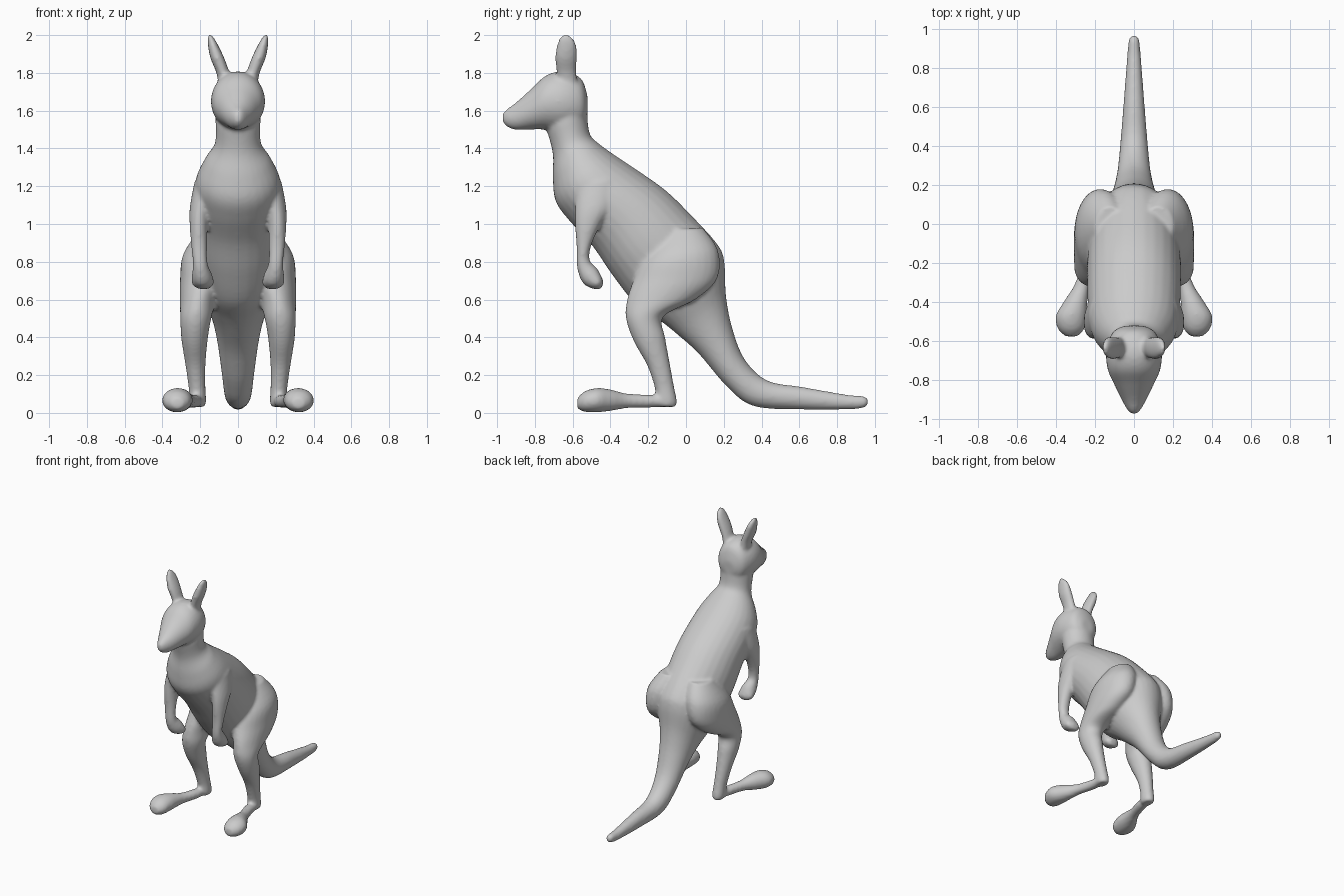
import bpy, bmesh, math
from mathutils import Vector

SIDES, STEPS = 28, 5


def spline(rings):
    """Catmull-Rom interpolation through the key sections."""
    v = [Vector(r) for r in rings]
    out = []
    for i in range(len(v) - 1):
        a, b, c, d = v[max(i - 1, 0)], v[i], v[i + 1], v[min(i + 2, len(v) - 1)]
        for k in range(STEPS):
            t = k / STEPS
            out.append(0.5 * (2 * b + (c - a) * t + (2 * a - 5 * b + 4 * c - d) * t * t
                              + (3 * b - a - 3 * c + d) * t ** 3))
    return out + [v[-1]]


def loft(bm, rings, side=1):
    """Section = (back y, back z, front y, front z, centre x, half width)."""
    loops = []
    for ya, za, yb, zb, cx, w in spline(rings):
        loop = []
        for i in range(SIDES):
            t = 2 * math.pi * i / SIDES
            c = 0.5 + 0.5 * math.cos(t)
            loop.append(bm.verts.new((side * (cx + w * math.sin(t)),
                                      yb + (ya - yb) * c, zb + (za - zb) * c)))
        loops.append(loop)
    faces = [bm.faces.new(loops[0]), bm.faces.new(loops[-1])]
    for p, q in zip(loops, loops[1:]):
        for i in range(SIDES):
            j = (i + 1) % SIDES
            faces.append(bm.faces.new((p[i], p[j], q[j], q[i])))
    bmesh.ops.recalc_face_normals(bm, faces=faces)


# Tail, torso and neck in one sweep
trunk = [
    (0.968, 0.065, 0.966, 0.045, 0, 0.010),
    (0.945, 0.088, 0.940, 0.026, 0, 0.027),
    (0.85, 0.097, 0.85, 0.018, 0, 0.036),
    (0.62, 0.137, 0.61, 0.018, 0, 0.054),
    (0.43, 0.172, 0.36, 0.035, 0, 0.072),
    (0.31, 0.285, 0.22, 0.135, 0, 0.086),
    (0.245, 0.45, 0.07, 0.31, 0, 0.110),
    (0.212, 0.62, -0.04, 0.41, 0, 0.140),
    (0.203, 0.80, -0.14, 0.49, 0, 0.190),
    (0.165, 0.895, -0.27, 0.58, 0, 0.220),
    (0.01, 1.065, -0.39, 0.73, 0, 0.240),
    (-0.11, 1.180, -0.50, 0.89, 0, 0.240),
    (-0.25, 1.280, -0.62, 1.02, 0, 0.235),
    (-0.37, 1.360, -0.69, 1.12, 0, 0.220),
    (-0.46, 1.425, -0.705, 1.24, 0, 0.175),
    (-0.51, 1.480, -0.705, 1.37, 0, 0.122),
    (-0.525, 1.62, -0.735, 1.49, 0, 0.120),
]
# Skull to nose
head = [
    (-0.520, 1.67, -0.522, 1.57, 0, 0.05),
    (-0.555, 1.77, -0.555, 1.51, 0, 0.11),
    (-0.65, 1.808, -0.65, 1.49, 0, 0.142),
    (-0.74, 1.787, -0.75, 1.50, 0, 0.135),
    (-0.82, 1.715, -0.82, 1.50, 0, 0.102),
    (-0.90, 1.643, -0.90, 1.498, 0, 0.063),
    (-0.955, 1.603, -0.948, 1.515, 0, 0.034),
    (-0.972, 1.58, -0.970, 1.54, 0, 0.014),
]
ear = [
    (-0.57, 1.72, -0.68, 1.72, 0.065, 0.035),
    (-0.58, 1.80, -0.685, 1.80, 0.080, 0.035),
    (-0.577, 1.88, -0.694, 1.88, 0.110, 0.037),
    (-0.580, 1.95, -0.682, 1.955, 0.134, 0.026),
    (-0.605, 1.99, -0.662, 1.995, 0.146, 0.014),
    (-0.630, 2.004, -0.645, 2.004, 0.150, 0.006),
]
# Haunch down to heel
leg = [
    (0.09, 0.98, -0.12, 0.97, 0.12, 0.08),
    (0.17, 0.86, -0.23, 0.82, 0.16, 0.130),
    (0.165, 0.71, -0.28, 0.70, 0.185, 0.122),
    (0.05, 0.60, -0.312, 0.60, 0.21, 0.098),
    (-0.12, 0.51, -0.318, 0.50, 0.223, 0.083),
    (-0.11, 0.40, -0.277, 0.38, 0.230, 0.070),
    (-0.083, 0.25, -0.205, 0.25, 0.225, 0.053),
    (-0.063, 0.14, -0.165, 0.13, 0.217, 0.045),
    (-0.047, 0.06, -0.16, 0.06, 0.213, 0.045),
    (-0.055, 0.032, -0.15, 0.032, 0.213, 0.036),
]
foot = [
    (-0.09, 0.085, -0.09, 0.035, 0.215, 0.035),
    (-0.20, 0.097, -0.20, 0.027, 0.232, 0.038),
    (-0.31, 0.102, -0.31, 0.025, 0.265, 0.040),
    (-0.40, 0.124, -0.39, 0.012, 0.298, 0.060),
    (-0.47, 0.132, -0.47, 0.003, 0.321, 0.080),
    (-0.535, 0.115, -0.54, 0.006, 0.322, 0.068),
    (-0.575, 0.080, -0.577, 0.025, 0.320, 0.030),
]
# Shoulder to paw
arm = [
    (-0.36, 1.24, -0.58, 1.21, 0.165, 0.065),
    (-0.39, 1.10, -0.587, 1.08, 0.200, 0.055),
    (-0.45, 1.00, -0.587, 0.99, 0.208, 0.048),
    (-0.50, 0.89, -0.580, 0.88, 0.206, 0.042),
    (-0.51, 0.81, -0.577, 0.77, 0.200, 0.039),
    (-0.47, 0.765, -0.545, 0.685, 0.190, 0.054),
    (-0.444, 0.715, -0.485, 0.655, 0.185, 0.058),
    (-0.436, 0.69, -0.45, 0.655, 0.180, 0.030),
]

bm = bmesh.new()
loft(bm, trunk)
loft(bm, head)
for part in (ear, leg, foot, arm):
    for side in (1, -1):
        loft(bm, part, side)

mesh = bpy.data.meshes.new("kangaroo_body")
bm.to_mesh(mesh)
bm.free()
body = bpy.data.objects.new("kangaroo_body", mesh)
bpy.context.collection.objects.link(body)

# Fuse into one skin and soften the joins
remesh = body.modifiers.new("fuse", "REMESH")
remesh.mode = "VOXEL"
remesh.voxel_size = 0.011
remesh.use_smooth_shade = True
soften = body.modifiers.new("soften", "SMOOTH")
soften.factor = 0.5
soften.iterations = 8
